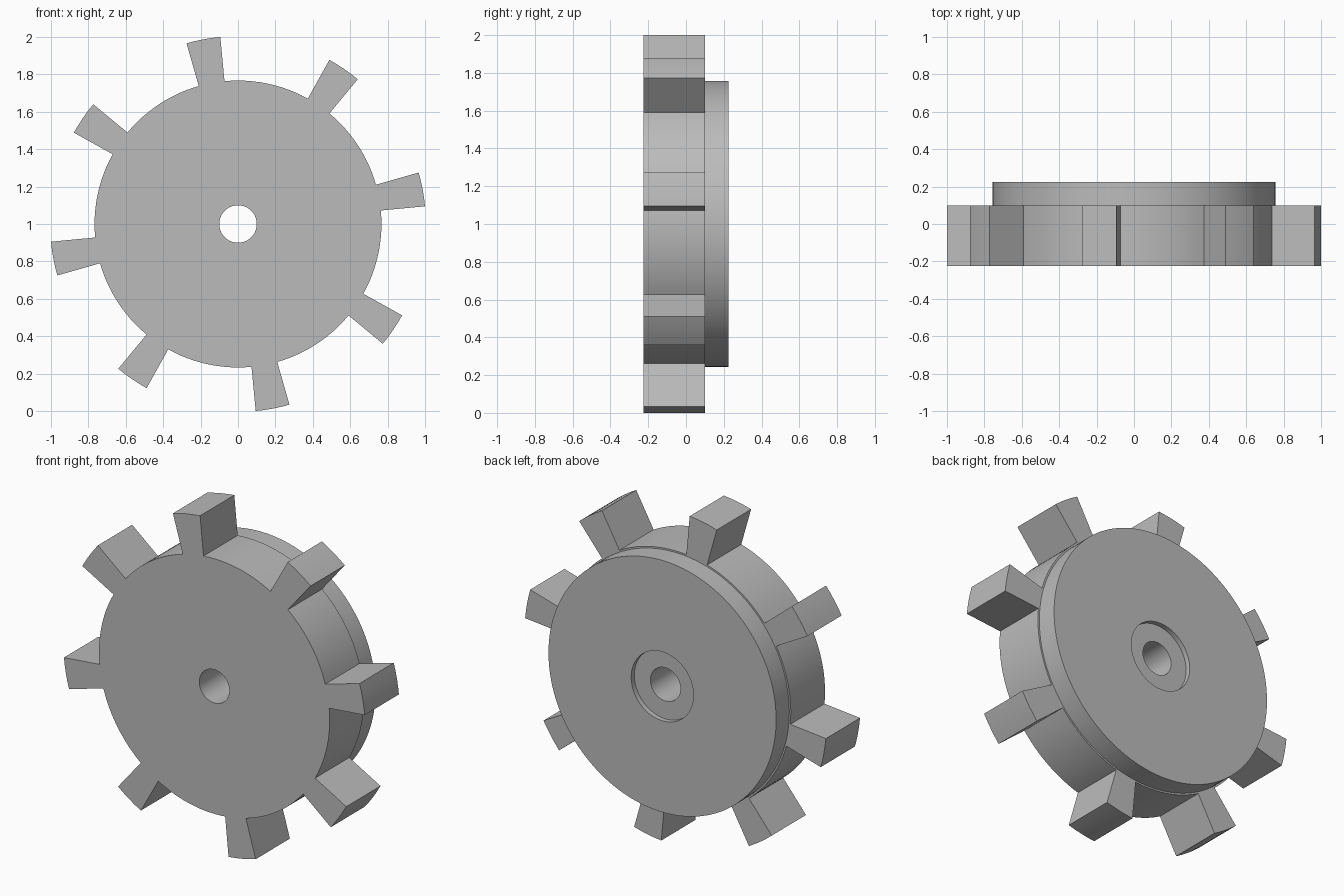
import bpy
import bmesh
from math import cos, sin, radians, hypot

if "Cube" in bpy.data.objects:
    bpy.data.objects.remove(bpy.data.objects["Cube"], do_unlink=True)

TEETH = 8
TOOTH_STEPS, GAP_STEPS = 4, 12
TOOTH_ANGLE = 10.5
FIRST_EDGE = 5.4          # start angle of the first tooth
RIM, TIP = 0.767, 1.0044
CENTRE_Z = 1.0

# Closed radius / depth profile: bore, front face, rim, rear disc, hub recess
PROFILE = [(0.1, -0.225), (RIM, -0.225), (RIM, 0.1), (0.757, 0.1),
           (0.757, 0.225), (0.207, 0.225), (0.207, 0.195), (0.1, 0.195)]

grey = bpy.data.materials.new("plain grey")
grey.use_nodes = True
colour = (0.5, 0.5, 0.5, 1)
grey.diffuse_color = colour
grey.node_tree.nodes["Principled BSDF"].inputs["Base Color"].default_value = colour

# Angles line up with the tooth edges
angles, is_tooth = [], []
pitch = 360 / TEETH
for t in range(TEETH):
    start = FIRST_EDGE + t * pitch
    for i in range(TOOTH_STEPS):
        angles.append(start + TOOTH_ANGLE * i / TOOTH_STEPS)
        is_tooth.append(True)
    for i in range(GAP_STEPS):
        angles.append(start + TOOTH_ANGLE + (pitch - TOOTH_ANGLE) * i / GAP_STEPS)
        is_tooth.append(False)

# Turn the profile around the axle
bm = bmesh.new()
rings = [[bm.verts.new((r * cos(radians(a)), y, CENTRE_Z + r * sin(radians(a))))
          for r, y in PROFILE] for a in angles]
tooth_faces = []
for s, ring in enumerate(rings):
    following = rings[(s + 1) % len(rings)]
    for p in range(len(PROFILE)):
        q = (p + 1) % len(PROFILE)
        face = bm.faces.new((ring[p], ring[q], following[q], following[p]))
        if p == 1 and is_tooth[s]:
            tooth_faces.append(face)
bmesh.ops.recalc_face_normals(bm, faces=bm.faces[:])

# Pull the teeth out of the rim
result = bmesh.ops.extrude_face_region(bm, geom=tooth_faces)
for v in result["geom"]:
    if isinstance(v, bmesh.types.BMVert):
        k = TIP / hypot(v.co.x, v.co.z - CENTRE_Z)
        v.co.x *= k
        v.co.z = CENTRE_Z + (v.co.z - CENTRE_Z) * k
bmesh.ops.delete(bm, geom=[f for f in tooth_faces if f.is_valid], context="FACES")
bmesh.ops.recalc_face_normals(bm, faces=bm.faces[:])

mesh = bpy.data.meshes.new("toothed_wheel")
bm.to_mesh(mesh)
bm.free()
mesh.materials.append(grey)
wheel = bpy.data.objects.new("toothed_wheel", mesh)
bpy.context.collection.objects.link(wheel)

# Smooth curved surfaces, crisp edges
bpy.ops.object.select_all(action="DESELECT")
wheel.select_set(True)
bpy.context.view_layer.objects.active = wheel
bpy.ops.object.shade_smooth_by_angle(angle=radians(30))
